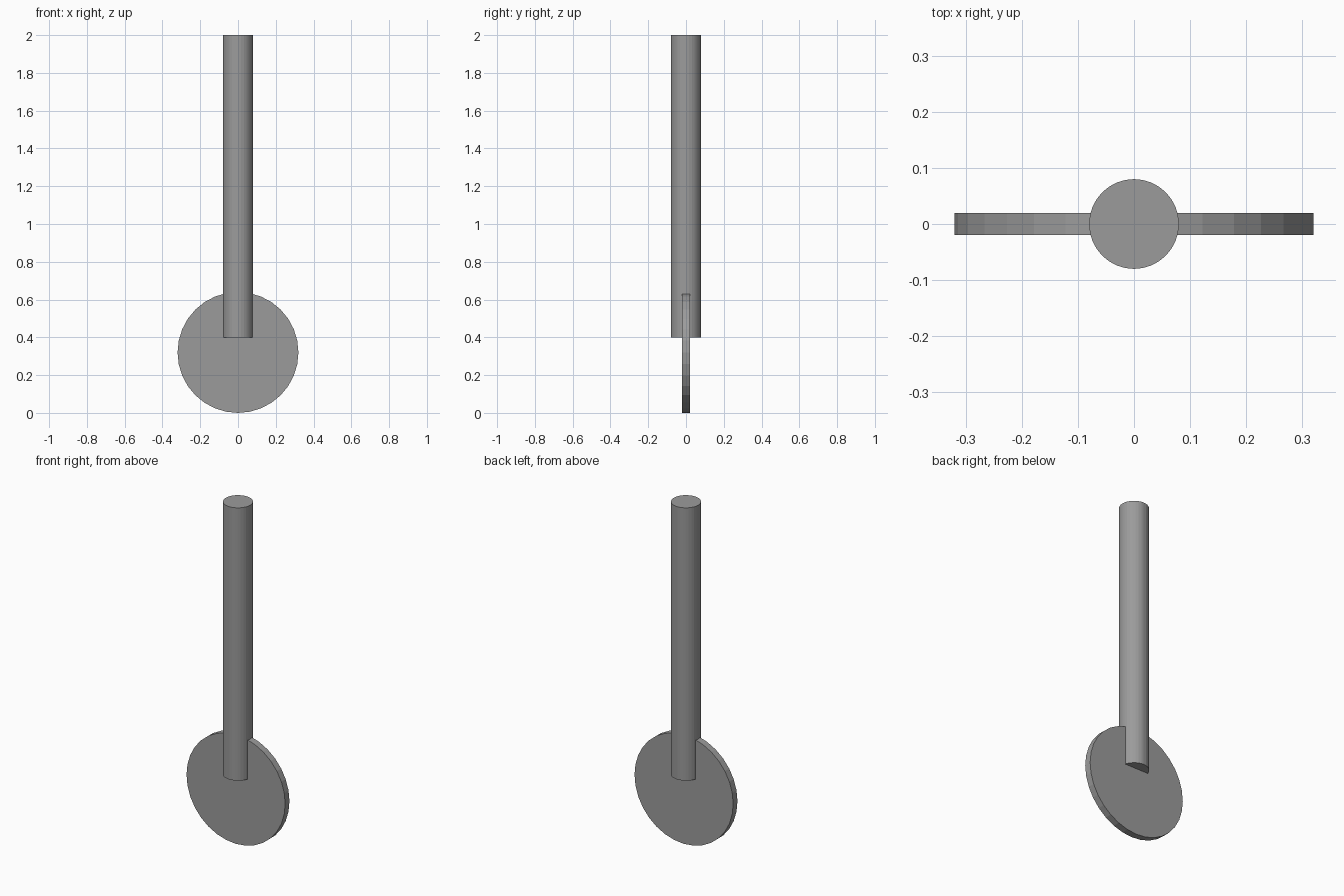
import bpy
import math

cube = bpy.data.objects.get("Cube")
if cube:
    bpy.data.objects.remove(cube, do_unlink=True)

# Single flat grey
grey = bpy.data.materials.new("plain_grey")
grey.use_nodes = True
grey.diffuse_color = (0.33, 0.33, 0.33, 1)
grey.node_tree.nodes["Principled BSDF"].inputs["Base Color"].default_value = (0.33, 0.33, 0.33, 1)


def cylinder(name, radius, depth, z, tilt=0.0):
    bpy.ops.mesh.primitive_cylinder_add(
        vertices=32, radius=radius, depth=depth,
        location=(0, 0, z), rotation=(tilt, 0, 0))
    part = bpy.context.object
    part.name = part.data.name = name
    part.data.materials.append(grey)
    return part


# Upright round shaft
cylinder("shaft", 0.08, 1.6, 1.2)

# Thin disc standing on edge, embedded in the shaft's lower end
cylinder("disc", 0.32, 0.04, 0.32, math.pi / 2)
